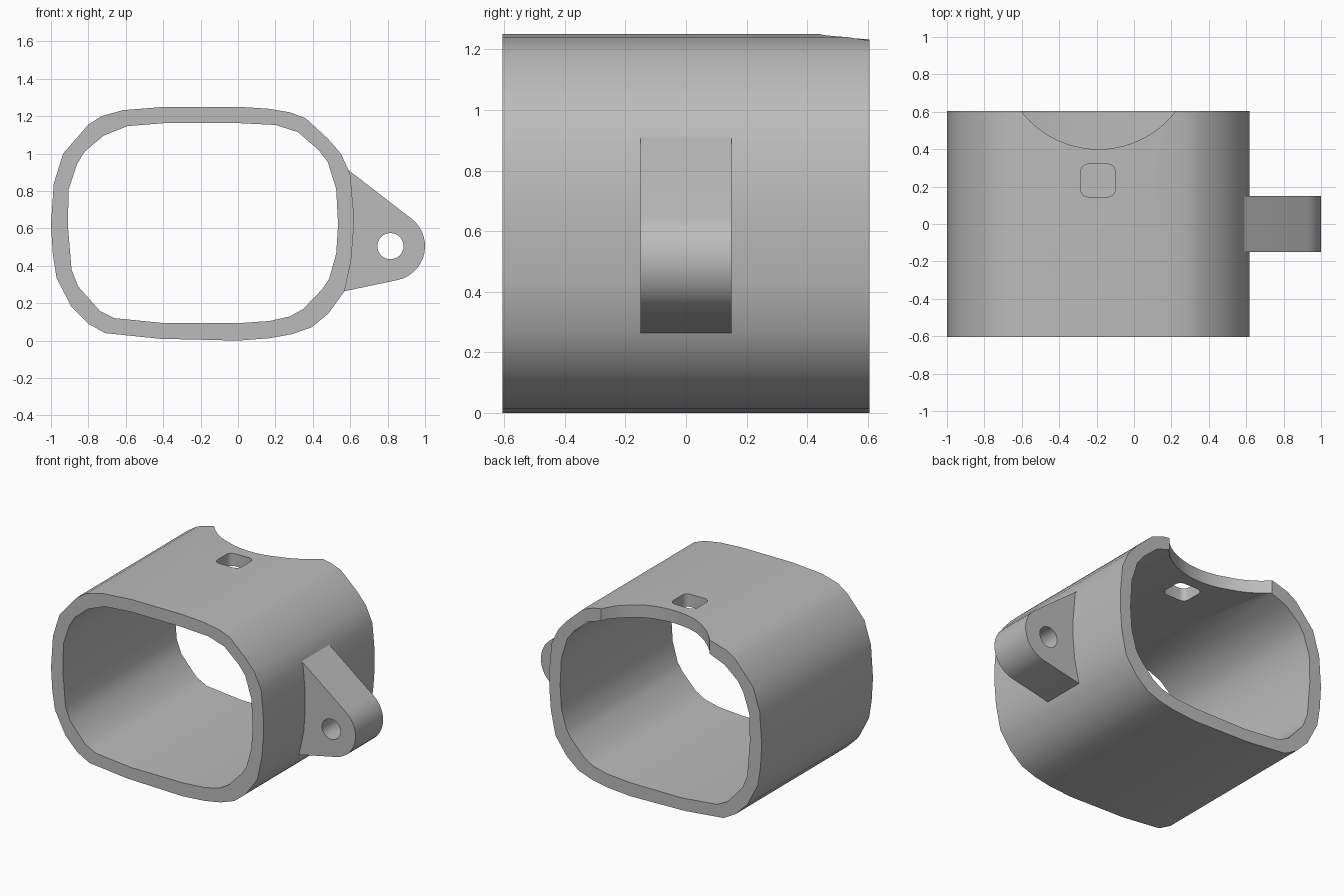
import bpy
import bmesh
from math import cos, sin, radians
from mathutils import Vector

default_cube = bpy.data.objects.get("Cube")
if default_cube:
    bpy.data.objects.remove(default_cube, do_unlink=True)

grey = bpy.data.materials.new("plain grey")
grey.use_nodes = True
colour = (0.5, 0.5, 0.5, 1)
grey.diffuse_color = colour
grey.node_tree.nodes["Principled BSDF"].inputs["Base Color"].default_value = colour


def prism(name, outline, axis, start, end):
    """Extrude a flat outline along y (outline is x, z) or along z (outline is x, y)."""
    def place(point, depth):
        a, b = point
        return Vector((a, depth, b)) if axis == "y" else Vector((a, b, depth))

    bm = bmesh.new()
    face = bm.faces.new([bm.verts.new(place(p, start)) for p in outline])
    extruded = bmesh.ops.extrude_face_region(bm, geom=[face])["geom"]
    moved = [item for item in extruded if isinstance(item, bmesh.types.BMVert)]
    bmesh.ops.translate(bm, verts=moved, vec=place((0, 0), end - start))
    bmesh.ops.recalc_face_normals(bm, faces=bm.faces)
    mesh = bpy.data.meshes.new(name)
    bm.to_mesh(mesh)
    bm.free()
    mesh.materials.append(grey)
    obj = bpy.data.objects.new(name, mesh)
    bpy.context.collection.objects.link(obj)
    return obj


def arc(centre, radius, first, last, steps):
    """Points along an arc, both ends included; angles in degrees."""
    angles = [radians(first + (last - first) * i / steps) for i in range(steps + 1)]
    return [(centre[0] + radius * cos(a), centre[1] + radius * sin(a)) for a in angles]


def circle(centre, radius, steps):
    return arc(centre, radius, 0, 360, steps)[:-1]


def rounded_rectangle(left, right, low, high, radius):
    corners = [(right - radius, high - radius), (left + radius, high - radius),
               (left + radius, low + radius), (right - radius, low + radius)]
    points = []
    for i, corner in enumerate(corners):
        points += arc(corner, radius, 90 * i, 90 * i + 90, 5)
    return points


def select_only(obj):
    bpy.ops.object.select_all(action="DESELECT")
    obj.select_set(True)
    bpy.context.view_layer.objects.active = obj


def cut(obj, cutter):
    """Subtract a cutter from a part and throw the cutter away."""
    cutter.hide_render = True
    modifier = obj.modifiers.new("cut", "BOOLEAN")
    modifier.operation = "DIFFERENCE"
    modifier.solver = "EXACT"
    modifier.object = cutter
    select_only(obj)
    bpy.ops.object.modifier_apply(modifier=modifier.name)
    bpy.data.objects.remove(cutter, do_unlink=True)


def smooth(obj):
    select_only(obj)
    bpy.ops.object.shade_smooth_by_angle(angle=radians(35))


# Sleeve: soft-cornered tube running front to back
outer = [(0, 1.25), (.16, 1.24), (.28, 1.22), (.36, 1.19), (.48, 1.08), (.55, 1),
         (.6, .89), (.617, .7), (.617, .58), (.605, .43), (.57, .265), (.485, .147),
         (.395, .072), (.29, .035), (.17, .013), (0, 0), (-.42, .01), (-.71, .04),
         (-.8, .09), (-.89, .18), (-.97, .335), (-.99, .46), (-1, .62), (-.985, .84),
         (-.935, 1), (-.8, 1.155), (-.73, 1.2), (-.615, 1.232), (-.39, 1.25)]
inner = [(0, 1.163), (.2, 1.153), (.32, 1.115), (.43, 1.02), (.48, .955), (.525, .81),
         (.535, .62), (.525, .465), (.487, .33), (.45, .275), (.35, .17), (.28, .13),
         (.17, .105), (0, .093), (-.39, .093), (-.66, .12), (-.74, .16), (-.855, .29),
         (-.89, .38), (-.91, .62), (-.905, .81), (-.86, .945), (-.82, 1.01),
         (-.72, 1.095), (-.59, 1.147), (-.39, 1.163)]
half_depth = 0.605
sleeve = prism("sleeve", outer, "y", -half_depth, half_depth)
cut(sleeve, prism("opening_cutter", inner, "y", -1, 1))

# Scooped notch in the rear top edge, and a small rounded square window
cut(sleeve, prism("notch_cutter", circle((-.19, .92), .52, 72), "z", .9, 1.5))
window = rounded_rectangle(-.285, -.1, .145, .32, .04)
cut(sleeve, prism("window_cutter", window, "z", .9, 1.5))
smooth(sleeve)

# Side lug: tapered ear with a round tip, its root sunk into the sleeve wall
pivot = (.815, .505)
ear = [(.55, .26)] + arc(pivot, .185, -78, 52, 14) + [(.58, .92)]
side_lug = prism("side_lug", ear, "y", -.15, .15)
cut(side_lug, prism("bore_cutter", circle(pivot, .07, 32), "y", -1, 1))
smooth(side_lug)
